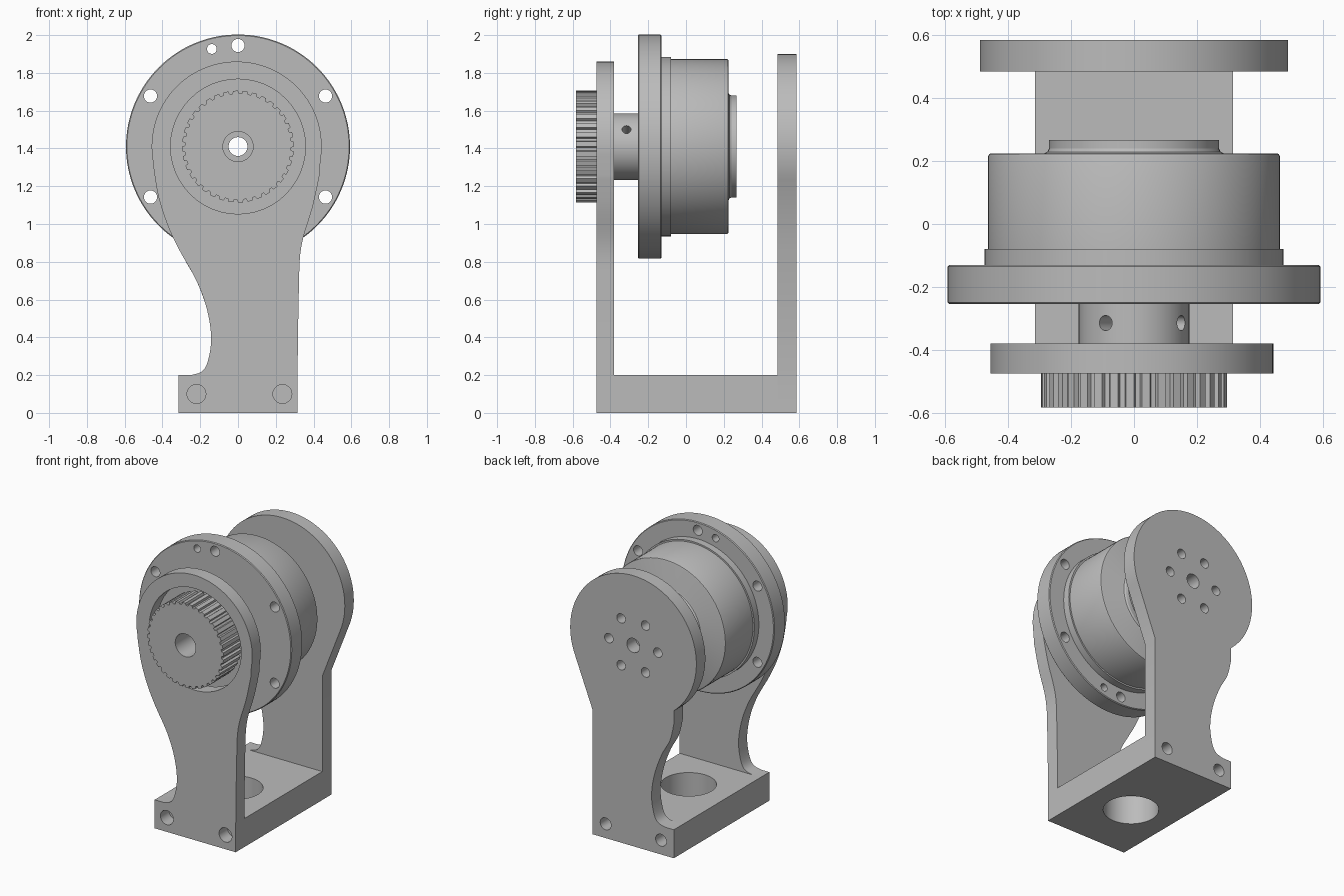
import bpy, bmesh, math
from mathutils import Vector, Matrix

if "Cube" in bpy.data.objects:
    bpy.data.objects.remove(bpy.data.objects["Cube"])

AXIS_Z = 1.41
grey = bpy.data.materials.new("plain_grey")
grey.diffuse_color = (0.5, 0.5, 0.5, 1)
grey.use_nodes = True
grey.node_tree.nodes["Principled BSDF"].inputs["Base Color"].default_value = grey.diffuse_color


def add_object(name, bm):
    bmesh.ops.recalc_face_normals(bm, faces=bm.faces)
    mesh = bpy.data.meshes.new(name)
    bm.to_mesh(mesh)
    bm.free()
    mesh.materials.append(grey)
    obj = bpy.data.objects.new(name, mesh)
    bpy.context.collection.objects.link(obj)
    return obj


def prism(name, outline, y0, y1):
    """Extrude an (x, z) outline along y."""
    bm = bmesh.new()
    face = bm.faces.new([bm.verts.new((x, y0, z)) for x, z in outline])
    ext = bmesh.ops.extrude_face_region(bm, geom=[face])
    moved = [v for v in ext["geom"] if isinstance(v, bmesh.types.BMVert)]
    bmesh.ops.translate(bm, verts=moved, vec=(0, y1 - y0, 0))
    return add_object(name, bm)


def lathe(name, profile, n=96):
    """Revolve a closed (radius, y) profile around the motor axis."""
    bm = bmesh.new()
    rings = []
    for i in range(n):
        a = 2 * math.pi * i / n
        rings.append([bm.verts.new((r * math.cos(a), y, AXIS_Z + r * math.sin(a)))
                      for r, y in profile])
    m = len(profile)
    for i in range(n):
        p, q = rings[i], rings[(i + 1) % n]
        for j in range(m):
            k = (j + 1) % m
            bm.faces.new((p[j], p[k], q[k], q[j]))
    return add_object(name, bm)


def drill(obj, holes):
    """Cut round holes, each given as (start, end, radius)."""
    bm = bmesh.new()
    for start, end, r in holes:
        s, e = Vector(start), Vector(end)
        turn = (e - s).to_track_quat('Z', 'Y').to_matrix().to_4x4()
        bmesh.ops.create_cone(bm, cap_ends=True, segments=48 if r > 0.1 else 28,
                              radius1=r, radius2=r, depth=(e - s).length,
                              matrix=Matrix.Translation((s + e) / 2) @ turn)
    cutter = add_object("hole_cutter", bm)
    mod = obj.modifiers.new("holes", 'BOOLEAN')
    mod.operation, mod.solver, mod.object = 'DIFFERENCE', 'EXACT', cutter
    bpy.context.view_layer.objects.active = obj
    bpy.ops.object.modifier_apply(modifier=mod.name)
    bpy.data.objects.remove(cutter)


def along_y(x, z, r, y0, y1):
    return ((x, y0 - 0.03, z), (x, y1 + 0.03, z), r)


def polar(r, deg):
    a = math.radians(deg)
    return r * math.cos(a), AXIS_Z + r * math.sin(a)


def arc(cx, r, a0, a1, n):
    out = []
    for i in range(n + 1):
        x, z = polar(r, a0 + (a1 - a0) * i / n)
        out.append((x + cx, z))
    return out


def smooth_path(pts, steps=5):
    """Catmull-Rom curve through the points."""
    p = [Vector(q) for q in [pts[0]] + pts + [pts[-1]]]
    out = []
    for i in range(1, len(p) - 2):
        a, b, c, d = p[i - 1:i + 3]
        for s in range(steps):
            t = s / steps
            out.append(tuple(0.5 * (2 * b + (c - a) * t + (2 * a - 5 * b + 4 * c - d) * t * t
                                    + (3 * b - a - 3 * c + d) * t ** 3)))
    return out + [pts[-1]]


# Bracket: front plate, rear plate and joining base
W = 0.315
notch = [(-0.22, 0.70), (-0.165, 0.55), (-0.142, 0.40), (-0.158, 0.28),
         (-0.19, 0.22), (-0.25, 0.20)]
foot = [(-W, 0.20), (-W, 0), (W, 0)]
front_right = smooth_path([(W, 0.2), (0.322, 0.65), (0.335, 0.88), (0.395, 1.09), (0.432, 1.26)])
front_left = smooth_path([(-0.445, 1.28), (-0.42, 1.14), (-0.375, 1.00), (-0.315, 0.87)] + notch)
front_plate = prism("front_plate", foot + front_right + arc(-0.007, 0.45, -10, 190, 60)
                    + front_left, -0.475, -0.38)
drill(front_plate, [along_y(0, AXIS_Z, 0.357, -0.475, -0.38),
                    along_y(-0.22, 0.1, 0.05, -0.475, -0.38),
                    along_y(0.235, 0.1, 0.05, -0.475, -0.38)])

rear_left = smooth_path([(-W, 0.94), (-0.285, 0.82)] + notch)
rear_plate = prism("rear_plate", foot + [(W, 0.87)] + arc(0, 0.49, -21, 230, 72)
                   + rear_left, 0.485, 0.585)
rear_holes = [along_y(0, AXIS_Z, 0.05, 0.485, 0.585)]
rear_holes += [along_y(*polar(0.19, 60 * i), 0.033, 0.485, 0.585) for i in range(6)]
rear_holes += [along_y(s * 0.215, 0.1, 0.042, 0.485, 0.585) for s in (-1, 1)]
drill(rear_plate, rear_holes)

base = prism("base", [(-W, 0), (W, 0), (W, 0.2), (-W, 0.2)], -0.38, 0.485)
drill(base, [((0, -0.03, -0.05), (0, -0.03, 0.25), 0.177)])

# Motor: flange with bolt holes, stepped housing, rear boss
flange = lathe("mounting_flange", [(0.08, -0.255), (0.588, -0.255), (0.593, -0.25),
                                   (0.593, -0.135), (0.588, -0.13), (0.08, -0.13)], 128)
bolts = [along_y(*polar(0.535, 30 + 60 * i), 0.035, -0.255, -0.13) for i in range(6)]
bolts += [along_y(*polar(0.535, a), 0.026, -0.255, -0.13) for a in (105, 285)]
drill(flange, bolts)

housing = lathe("motor_housing", [
    (0.08, -0.13), (0.475, -0.13), (0.475, -0.08), (0.464, -0.08), (0.464, 0.215),
    (0.461, 0.222), (0.454, 0.225), (0.285, 0.225), (0.276, 0.229), (0.27, 0.24),
    (0.27, 0.267), (0.08, 0.267)])

# Pulley: hub with two set-screw holes, toothed wheel
hub = lathe("pulley_hub", [(0.08, -0.38), (0.176, -0.38), (0.176, -0.255), (0.08, -0.255)])
screws = []
for deg in (31, 121):
    (x0, z0), (x1, z1) = polar(0.06, deg), polar(0.22, deg)
    screws.append(((x0, -0.315, z0), (x1, -0.315, z1), 0.024))
drill(hub, screws)

TEETH = 36
teeth = []
for i in range(TEETH):
    for frac, r in ((0.0, 0.296), (0.5, 0.296), (0.6, 0.281), (0.9, 0.281)):
        teeth.append(polar(r, 360 * (i + frac) / TEETH))
wheel = prism("toothed_pulley", teeth, -0.583, -0.38)
drill(wheel, [along_y(0, AXIS_Z, 0.08, -0.583, -0.38)])

# Smooth shading with crisp edges
for obj in bpy.data.objects:
    obj.select_set(True)
bpy.context.view_layer.objects.active = flange
bpy.ops.object.shade_smooth_by_angle(angle=math.radians(25))
